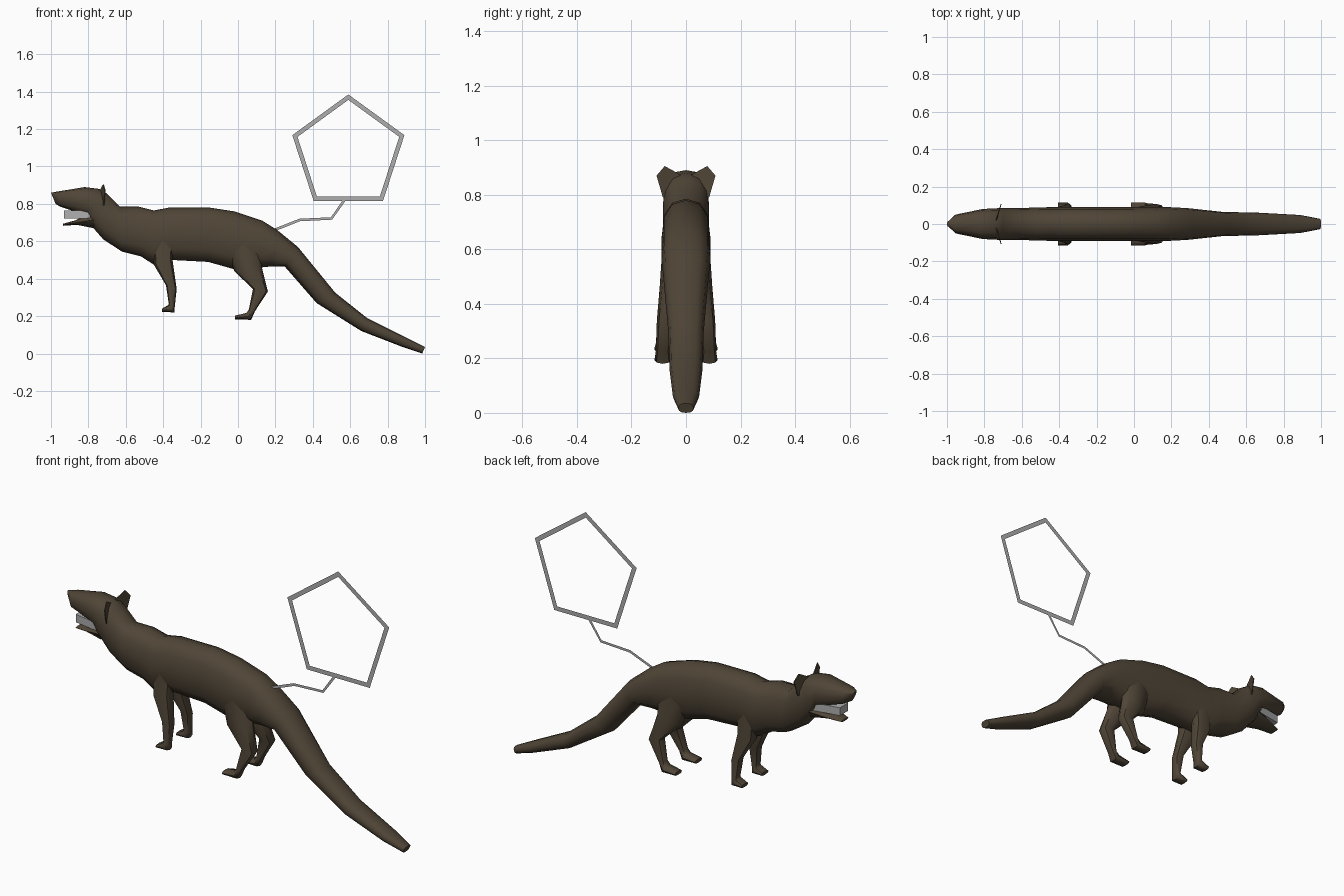
import bpy, bmesh
from math import sin, cos, pi, radians, copysign
from mathutils import Vector

if "Cube" in bpy.data.objects:
    bpy.data.objects.remove(bpy.data.objects["Cube"])


def material(name, rgb):
    m = bpy.data.materials.new(name)
    m.diffuse_color = (*rgb, 1)
    m.use_nodes = True
    m.node_tree.nodes["Principled BSDF"].inputs["Base Color"].default_value = m.diffuse_color
    return m


fur = material("brown_fur", (0.08, 0.06, 0.038))
grey = material("dark_grey", (0.42, 0.42, 0.42))


def finish(name, bm, mat, smooth=False, mirror=False, recalc=True):
    if recalc:
        bmesh.ops.recalc_face_normals(bm, faces=bm.faces)
    me = bpy.data.meshes.new(name)
    bm.to_mesh(me)
    bm.free()
    ob = bpy.data.objects.new(name, me)
    bpy.context.collection.objects.link(ob)
    me.materials.append(mat)
    if smooth:
        bpy.ops.object.select_all(action='DESELECT')
        ob.select_set(True)
        bpy.context.view_layer.objects.active = ob
        bpy.ops.object.shade_smooth_by_angle(angle=radians(50))
    if mirror:
        m = ob.modifiers.new("mirror", 'MIRROR')
        m.use_axis = (False, True, False)
    return ob


def loft(name, stations, n=10, power=0.8, mirror=False):
    """Skin rounded sections: (x1, z1, x2, z2, half width, y centre)."""
    bm = bmesh.new()
    rings = []
    for x1, z1, x2, z2, w, y in stations:
        a, b = Vector((x1, y, z1)), Vector((x2, y, z2))
        mid, half = (a + b) / 2, (a - b) / 2
        ring = []
        for i in range(n):
            t = 2 * pi * i / n
            c, s = (copysign(abs(v) ** power, v) for v in (cos(t), sin(t)))
            ring.append(bm.verts.new(mid + half * c + Vector((0, w * s, 0))))
        rings.append(ring)
    for r, q in zip(rings, rings[1:]):
        for i in range(n):
            j = (i + 1) % n
            bm.faces.new((r[i], r[j], q[j], q[i]))
    bm.faces.new(rings[0])
    bm.faces.new(rings[-1])
    return finish(name, bm, fur, smooth=True, mirror=mirror)


# Head, trunk and tail: top point, bottom point, half width
trunk = [
    (-1.0, .86, -.975, .80, .015), (-.96, .867, -.95, .785, .05),
    (-.82, .89, -.80, .735, .08), (-.74, .88, -.79, .69, .083),
    (-.70, .855, -.72, .61, .085), (-.63, .785, -.62, .545, .085),
    (-.53, .785, -.52, .52, .088), (-.45, .765, -.45, .475, .09),
    (-.37, .78, -.35, .50, .09), (-.15, .78, -.16, .49, .09),
    (-.02, .76, 0, .445, .09), (.13, .71, .12, .46, .09),
    (.21, .66, .17, .465, .09), (.32, .57, .25, .465, .085),
    (.52, .325, .42, .27, .065), (.69, .19, .66, .12, .06),
    (.90, .085, .88, .035, .048), (1.0, .035, .985, 0, .028),
]
loft("body_and_tail", [s + (0,) for s in trunk], n=12)

# Lower jaw
loft("lower_jaw", [
    (-.935, .694, -.935, .683, .03, 0), (-.87, .712, -.86, .688, .052, 0),
    (-.77, .76, -.77, .67, .072, 0)], n=8)

# Legs, blended into the trunk and mirrored to the far side
loft("front_leg", [
    (-.46, .63, -.34, .63, .04, .046), (-.45, .475, -.35, .50, .038, .054),
    (-.385, .365, -.328, .345, .028, .077), (-.37, .265, -.338, .25, .025, .085),
    (-.372, .26, -.34, .22, .03, .085), (-.405, .24, -.405, .222, .03, .085)],
    n=8, mirror=True)
loft("hind_leg", [
    (-.08, .63, .13, .60, .04, .046), (-.02, .44, .125, .47, .042, .055),
    (.08, .345, .16, .332, .032, .075), (.058, .235, .09, .225, .025, .085),
    (.045, .217, .07, .18, .03, .085), (-.015, .203, -.015, .183, .03, .085)],
    n=8, mirror=True)

# Ears: thin slanted plates
bm = bmesh.new()
outline = [(0, .862), (.078, .905), (.108, .87), (.085, .79), (.02, .80)]
front, back = ([bm.verts.new((x + .3 * y, y, z)) for y, z in outline]
               for x in (-.745, -.740))
bm.faces.new(front)
bm.faces.new(back)
for i in range(5):
    j = (i + 1) % 5
    bm.faces.new((front[i], front[j], back[j], back[i]))
finish("ear", bm, fur, mirror=True)

# Grey block between the jaws, narrower at the tip
bm = bmesh.new()
bmesh.ops.create_cube(bm, size=1)
for v in bm.verts:
    w = .07 if v.co.x < 0 else .12
    v.co = (-.86 + .14 * v.co.x, w * v.co.y, .743 + .042 * v.co.z)
finish("teeth", bm, grey)

# Flat pentagon frame standing on the centre plane
bm = bmesh.new()
outer, inner = ([bm.verts.new((.59 + r * sin(2 * pi * i / 5), 0,
                               1.07 + r * cos(2 * pi * i / 5)))
                 for i in range(5)] for r in (.315, .286))
for i in range(5):
    j = (i + 1) % 5
    bm.faces.new((outer[i], inner[i], inner[j], outer[j]))
finish("pentagon_frame", bm, grey, recalc=False)

# Flat bent strip joining the frame to the back
path = [Vector(p) for p in ((.18, 0, .655), (.33, 0, .714), (.50, 0, .722), (.57, 0, .822))]
bm = bmesh.new()
pairs = []
for i, p in enumerate(path):
    d = (path[min(i + 1, 3)] - path[max(i - 1, 0)]).normalized()
    side = Vector((-d.z, 0, d.x)) * .007
    pairs.append((bm.verts.new(p + side), bm.verts.new(p - side)))
for (a, b), (c, d) in zip(pairs, pairs[1:]):
    bm.faces.new((a, b, d, c))
finish("connecting_strip", bm, grey, recalc=False)
